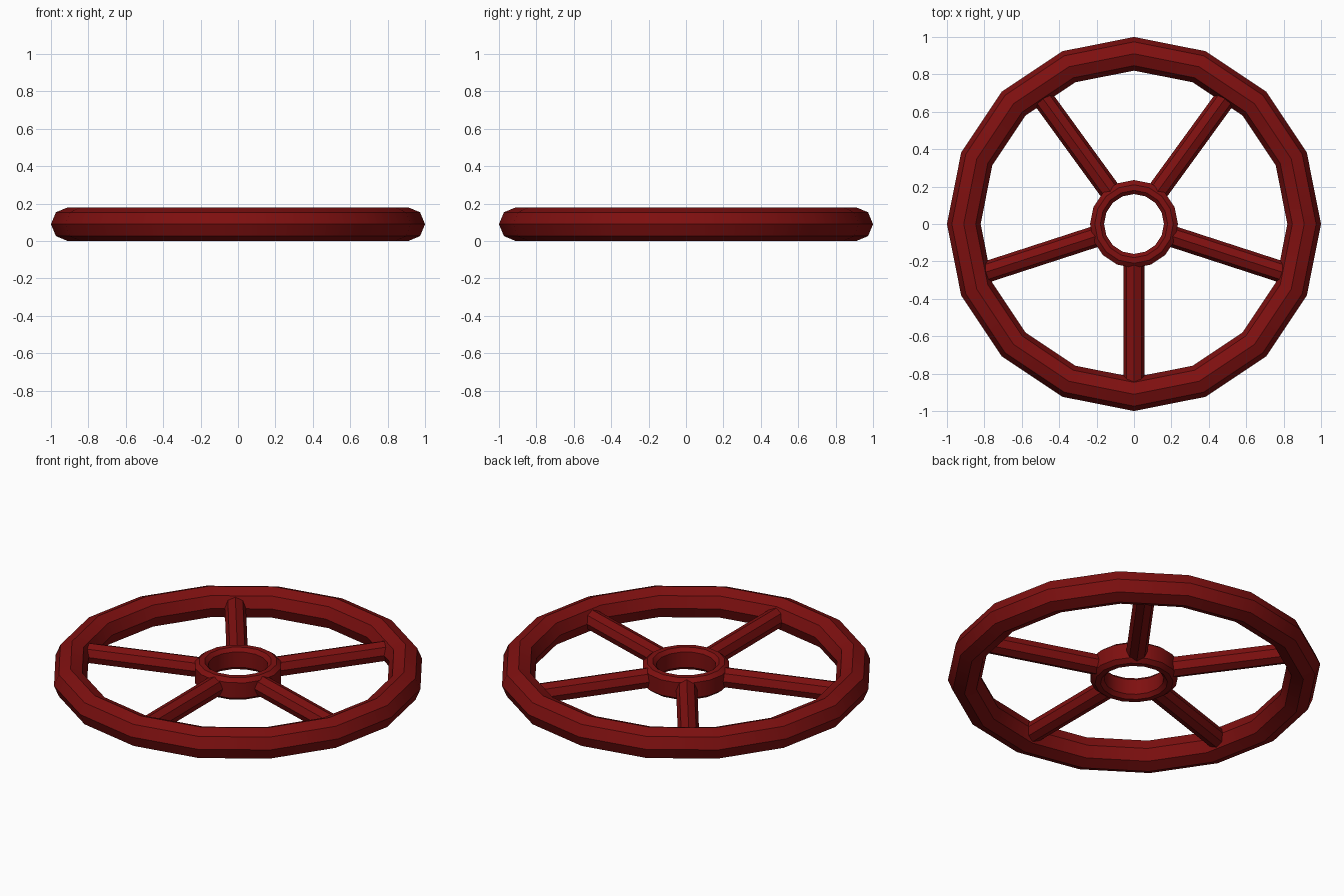
import bpy, bmesh, math
from mathutils import Matrix, Vector

if "Cube" in bpy.data.objects:
    bpy.data.objects.remove(bpy.data.objects["Cube"])

MID = 0.09  # height of the wheel's centre plane

red = bpy.data.materials.new("dark red paint")
red.diffuse_color = (0.21, 0.005, 0.005, 1)
red.use_nodes = True
red.node_tree.nodes["Principled BSDF"].inputs["Base Color"].default_value = red.diffuse_color


def finish(name, bm):
    bmesh.ops.recalc_face_normals(bm, faces=bm.faces)
    mesh = bpy.data.meshes.new(name)
    bm.to_mesh(mesh)
    bm.free()
    mesh.materials.append(red)
    obj = bpy.data.objects.new(name, mesh)
    bpy.context.collection.objects.link(obj)
    obj.location.z = MID
    bpy.ops.object.select_all(action='DESELECT')
    obj.select_set(True)
    bpy.context.view_layer.objects.active = obj
    bpy.ops.object.shade_smooth_by_angle(angle=math.radians(30))
    return obj


def ring(name, profile, segments):
    """Sweep a closed (radius, height) profile around z."""
    bm = bmesh.new()
    loops = []
    for i in range(segments):
        a = 2 * math.pi * i / segments
        loops.append([bm.verts.new((r * math.cos(a), r * math.sin(a), z))
                      for r, z in profile])
    n = len(profile)
    for i in range(segments):
        p, q = loops[i], loops[(i + 1) % segments]
        for j in range(n):
            k = (j + 1) % n
            bm.faces.new((p[j], q[j], q[k], p[k]))
    return finish(name, bm)


def spoke(name, angle, inner, outer, radius):
    """Eight-sided rod lying along a radius of the wheel."""
    bm = bmesh.new()
    bmesh.ops.create_cone(bm, cap_ends=True, segments=8, radius1=radius,
                          radius2=radius, depth=outer - inner)
    bm.transform(Matrix.Rotation(angle, 4, 'Z')
                 @ Matrix.Translation(Vector(((inner + outer) / 2, 0, 0)))
                 @ Matrix.Rotation(math.pi / 2, 4, 'Y'))
    return finish(name, bm)


# Outer rim with an octagonal section
octagon = [(0.91 + 0.09 * math.cos(k * math.pi / 4),
            0.09 * math.sin(k * math.pi / 4)) for k in range(8)]
ring("rim", octagon, 16)

# Open hub with upright walls and chamfered edges
ring("hub", [(0.235, -0.045), (0.235, 0.045), (0.21, 0.065), (0.18, 0.065),
             (0.16, 0.045), (0.16, -0.045), (0.18, -0.065), (0.21, -0.065)], 16)

# Five spokes, one pointing to the front
for i in range(5):
    spoke(f"spoke_{i + 1}", math.radians(-90 + 72 * i), 0.19, 0.87, 0.057)
